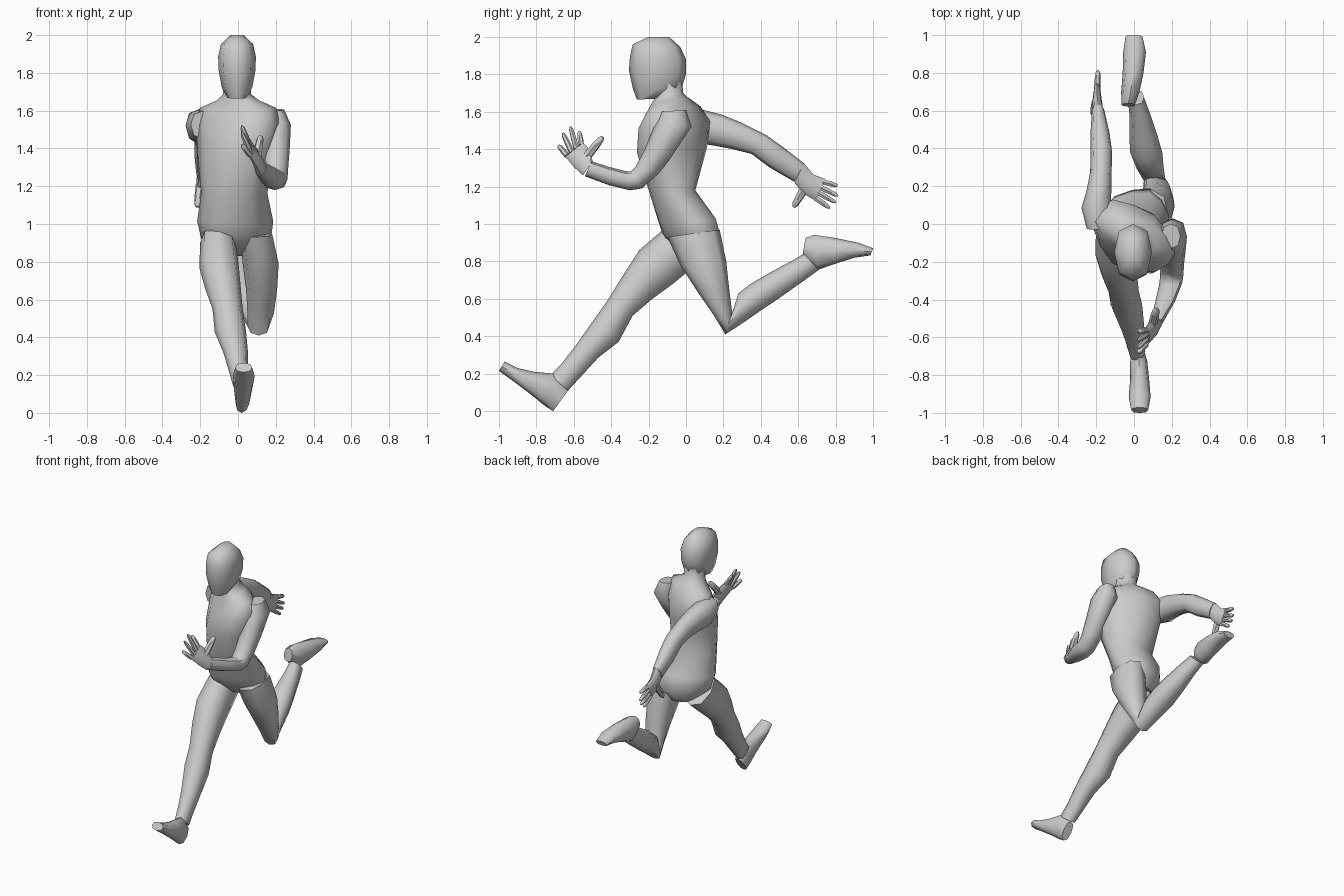
import bpy, bmesh, math
from mathutils import Vector


def make(name, rings):
    """Skin a closed tube through rings of points and smooth it."""
    bm = bmesh.new()
    loops = [[bm.verts.new(p) for p in ring] for ring in rings]
    n = len(loops[0])
    for a, b in zip(loops, loops[1:]):
        for i in range(n):
            j = (i + 1) % n
            bm.faces.new((a[i], a[j], b[j], b[i]))
    bm.faces.new(loops[0][::-1])
    bm.faces.new(loops[-1])
    bmesh.ops.recalc_face_normals(bm, faces=bm.faces[:])
    me = bpy.data.meshes.new(name)
    bm.to_mesh(me)
    bm.free()
    ob = bpy.data.objects.new(name, me)
    bpy.context.collection.objects.link(ob)
    bpy.ops.object.select_all(action='DESELECT')
    ob.select_set(True)
    bpy.context.view_layer.objects.active = ob
    bpy.ops.object.shade_smooth_by_angle(angle=math.radians(55))
    return ob


def loft(name, sections, sides=8):
    """Section: side-view edge points (y, z) and (y, z), centre x, half width, twist in y."""
    rings = []
    for ya, za, yb, zb, xc, hw, *tw in sections:
        a, b = Vector((xc, ya, za)), Vector((xc, yb, zb))
        mid, u = (a + b) / 2, (a - b) / 2
        v = Vector((hw, tw[0] if tw else 0, 0))
        ring = []
        for i in range(sides):
            t = 2 * math.pi * i / sides
            k = 1.06 if i % 2 else 1.0
            ring.append(mid + (u * math.cos(t) + v * math.sin(t)) * k)
        rings.append(ring)
    return make(name, rings)


def finger(name, base, tip, r):
    """Slim six-sided finger with a rounded tip."""
    base, tip = Vector(base), Vector(tip)
    d = tip - base
    q = d.to_track_quat('Z', 'Y')
    rings = []
    for f, s in ((0, 1), (0.5, 0.95), (0.88, 0.75), (1, 0.35)):
        rings.append([base + d * f + q @ Vector((r * s * math.cos(i * math.pi / 3),
                      r * s * math.sin(i * math.pi / 3), 0)) for i in range(6)])
    return make(name, rings)


# Torso, leaning forward, shoulders twisted against the hips
loft("torso", [
    (-.05, .87, .12, .83, -.01, .10, .02),
    (-.11, .93, .18, .92, -.01, .175, .04),
    (-.14, 1.0, .155, 1.03, -.015, .19, .03),
    (-.19, 1.15, .05, 1.18, -.02, .165, 0),
    (-.25, 1.38, .10, 1.41, -.01, .195, -.05),
    (-.225, 1.51, .10, 1.55, 0, .21, -.08),
    (-.18, 1.60, .05, 1.63, 0, .19, -.07),
    (-.175, 1.645, .02, 1.665, 0, .105, -.03),
    (-.17, 1.675, -.015, 1.70, -.005, .07),
    (-.17, 1.74, -.02, 1.76, -.005, .07)], 12)

# Head
loft("head", [
    (-.262, 1.665, -.13, 1.67, -.005, .05),
    (-.283, 1.72, -.025, 1.72, -.005, .08),
    (-.305, 1.82, 0, 1.80, -.005, .097),
    (-.30, 1.89, 0, 1.88, -.005, .10),
    (-.285, 1.96, -.03, 1.945, -.005, .085),
    (-.20, 2.0, -.09, 2.0, -.005, .035)])

# Leading leg and foot
loft("front_leg", [
    (-.11, .98, .10, .82, -.105, .095),
    (-.25, .86, -.07, .68, -.10, .105),
    (-.34, .72, -.18, .60, -.08, .095),
    (-.42, .59, -.285, .51, -.055, .08),
    (-.495, .485, -.36, .37, -.04, .083),
    (-.59, .35, -.47, .285, -.012, .065),
    (-.66, .26, -.57, .175, .003, .05),
    (-.725, .19, -.63, .11, .015, .043)])
loft("front_foot", [
    (-.71, 0, -.63, .11, .02, .033),
    (-.75, .025, -.70, .20, .025, .045),
    (-.83, .09, -.81, .21, .03, .05),
    (-.93, .165, -.90, .23, .03, .058),
    (-1.0, .215, -.97, .265, .03, .045)])

# Trailing leg, bent at the knee, and foot with the sole up
loft("back_leg", [
    (-.10, .93, .18, .97, .095, .085),
    (-.03, .78, .215, .80, .12, .095),
    (.06, .64, .23, .66, .125, .082),
    (.15, .51, .245, .54, .12, .07),
    (.21, .41, .245, .52, .11, .058),
    (.31, .475, .28, .63, .085, .072),
    (.41, .545, .345, .68, .065, .085),
    (.50, .605, .43, .73, .05, .075),
    (.62, .69, .55, .795, .03, .055),
    (.71, .755, .63, .84, .01, .043)])
loft("back_foot", [
    (.638, .925, .622, .83, -.03, .035),
    (.685, .942, .705, .755, -.02, .048),
    (.80, .925, .79, .785, -.005, .055),
    (.92, .90, .90, .82, .003, .06),
    (1.0, .87, .985, .832, 0, .045)])

# Arm swinging forward
loft("front_arm", [
    (-.13, 1.60, 0, 1.61, .195, .05),
    (-.165, 1.53, .03, 1.52, .205, .075),
    (-.22, 1.40, -.07, 1.37, .205, .068),
    (-.27, 1.305, -.145, 1.27, .20, .065),
    (-.295, 1.28, -.235, 1.19, .20, .062),
    (-.325, 1.283, -.30, 1.18, .195, .06),
    (-.41, 1.305, -.41, 1.207, .165, .052),
    (-.505, 1.335, -.54, 1.255, .12, .033)])
loft("front_palm", [
    (-.50, 1.335, -.55, 1.26, .12, .03),
    (-.505, 1.385, -.60, 1.305, .10, .026),
    (-.55, 1.435, -.645, 1.36, .065, .017)])

# Arm swinging back
loft("back_arm", [
    (-.03, 1.60, -.02, 1.45, -.18, .07),
    (.09, 1.61, .08, 1.43, -.20, .078),
    (.19, 1.585, .17, 1.415, -.185, .065),
    (.30, 1.54, .25, 1.40, -.175, .057),
    (.43, 1.475, .35, 1.375, -.173, .056),
    (.52, 1.41, .45, 1.30, -.18, .05),
    (.63, 1.325, .58, 1.225, -.19, .032)])
loft("back_palm", [
    (.63, 1.325, .58, 1.22, -.19, .027),
    (.68, 1.265, .625, 1.165, -.195, .025),
    (.745, 1.24, .69, 1.125, -.195, .016)])

# Fingers and thumbs: x and (y, z) of knuckle row, then tips
hands = {
    "front": (.065, (-.56, 1.42), (-.635, 1.365), .02,
              [(-.57, 1.495), (-.618, 1.52), (-.658, 1.485), (-.682, 1.42)]),
    "back": (-.195, (.73, 1.225), (.69, 1.14), -.19,
             [(.81, 1.205), (.812, 1.15), (.80, 1.115), (.768, 1.085)])}
for side, (x, k0, k1, xt, tips) in hands.items():
    for i, (ty, tz) in enumerate(tips):
        f = i / 3
        base = (x, k0[0] + (k1[0] - k0[0]) * f, k0[1] + (k1[1] - k0[1]) * f)
        finger(f"{side}_finger_{i + 1}", base, (xt, ty, tz), .016)
finger("front_thumb", (.10, -.53, 1.36), (.12, -.445, 1.465), .024)
finger("back_thumb", (-.20, .645, 1.21), (-.215, .575, 1.09), .024)
